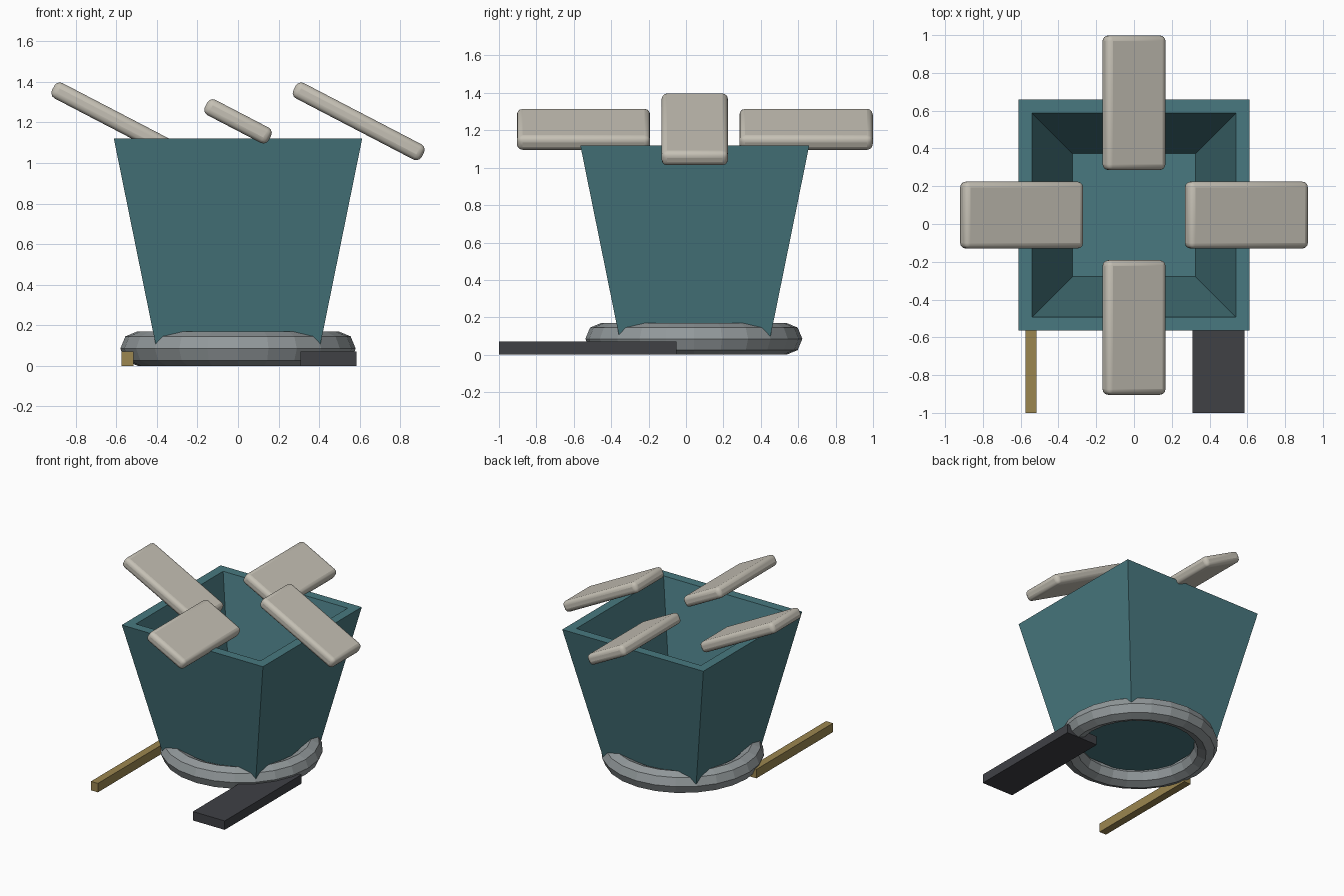
import bpy, bmesh
from math import radians

if "Cube" in bpy.data.objects:
    bpy.data.objects.remove(bpy.data.objects["Cube"])

CY = 0.047  # y centre of the pot, ring and slats


def material(name, rgb):
    m = bpy.data.materials.new(name)
    m.diffuse_color = (*rgb, 1)
    m.use_nodes = True
    m.node_tree.nodes["Principled BSDF"].inputs["Base Color"].default_value = m.diffuse_color
    return m


teal = material("teal", (0.065, 0.19, 0.215))
cream = material("cream", (0.56, 0.53, 0.46))
metal = material("metal", (0.29, 0.32, 0.33))
gold = material("gold", (0.33, 0.24, 0.08))
charcoal = material("charcoal", (0.05, 0.052, 0.06))


def box(name, size, loc, mat):
    bpy.ops.mesh.primitive_cube_add(size=1, location=loc)
    o = bpy.context.object
    o.name = name
    o.scale = size
    bpy.ops.object.transform_apply(location=False, rotation=False, scale=True)
    o.data.materials.append(mat)
    return o


# Tapered square pot: stacked square loops from outer base over the rim to inner floor
bm = bmesh.new()
loops = []
for half, z in [(0.405, 0.10), (0.612, 1.12), (0.54, 1.12), (0.325, 0.18)]:
    loops.append([bm.verts.new((sx * half, sy * half, z))
                  for sx, sy in ((-1, -1), (1, -1), (1, 1), (-1, 1))])
for a, b in zip(loops, loops[1:]):
    for i in range(4):
        j = (i + 1) % 4
        bm.faces.new((a[i], a[j], b[j], b[i]))
bm.faces.new(loops[0][::-1])
bm.faces.new(loops[-1])
bmesh.ops.recalc_face_normals(bm, faces=bm.faces)
mesh = bpy.data.meshes.new("pot")
bm.to_mesh(mesh)
bm.free()
pot = bpy.data.objects.new("pot", mesh)
pot.location.y = CY
mesh.materials.append(teal)
bpy.context.collection.objects.link(pot)

# Faceted base ring
bpy.ops.mesh.primitive_torus_add(major_segments=24, minor_segments=8, major_radius=0.495,
                                 minor_radius=0.085, location=(0, 0.042, 0.085))
ring = bpy.context.object
ring.name = "base_ring"
ring.data.materials.append(metal)

# Rails on the ground
box("wide_rail", (0.276, 0.95, 0.07), (0.447, -0.525, 0.035), charcoal)
box("narrow_rail", (0.06, 0.95, 0.07), (-0.545, -0.525, 0.035), gold)

# Four rounded slats above the rim, all tilted the same way
SLATS = [("left_slat", -0.595, 0, True), ("right_slat", 0.595, 0, True),
         ("front_slat", 0, -0.595, False), ("back_slat", 0, 0.595, False)]
for name, x, y, along_x in SLATS:
    size = (0.713, 0.355, 0.085) if along_x else (0.355, 0.713, 0.085)
    slat = box(name, size, (x, CY + y, 1.205), cream)
    slat.rotation_euler.y = radians(27.5)
    bevel = slat.modifiers.new("bevel", 'BEVEL')
    bevel.width = 0.03
    bevel.segments = 3
    bpy.ops.object.shade_smooth_by_angle(angle=radians(35))
